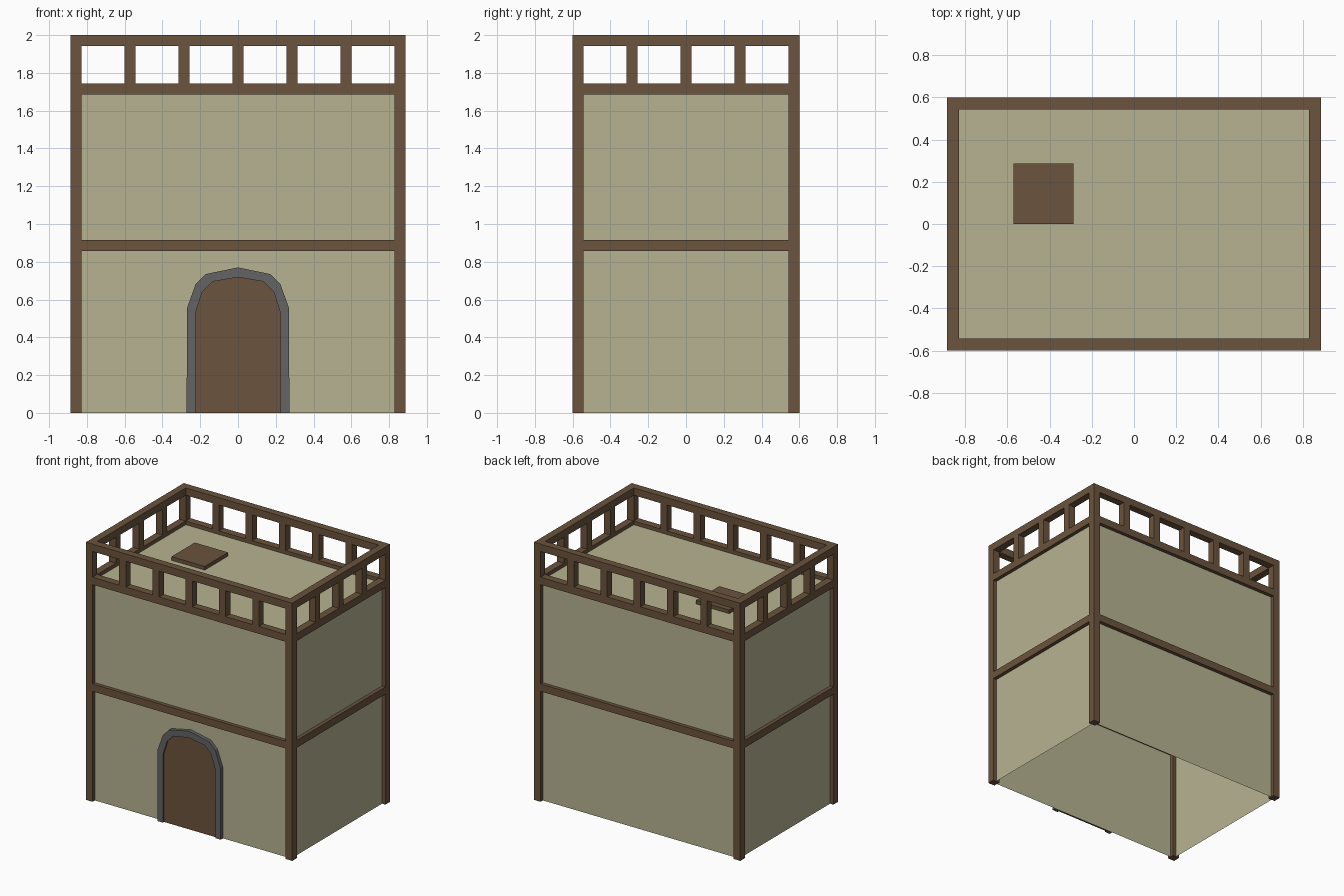
import bpy, bmesh
from mathutils import Vector

if "Cube" in bpy.data.objects:
    bpy.data.objects.remove(bpy.data.objects["Cube"])

U = 2 / 7            # grid module
B = 0.2 * U          # beam thickness
HX, HY, ROOF = 3 * U, 2 * U, 6 * U


def material(name, rgb):
    m = bpy.data.materials.new(name)
    m.diffuse_color = (*rgb, 1)
    m.use_nodes = True
    m.node_tree.nodes["Principled BSDF"].inputs["Base Color"].default_value = m.diffuse_color
    return m


PLASTER = material("plaster", (0.475, 0.45, 0.285))
WOOD = material("wood", (0.145, 0.088, 0.047))
STONE = material("stone", (0.125, 0.125, 0.125))


def finish(name, bm, mat):
    me = bpy.data.meshes.new(name)
    bm.to_mesh(me)
    bm.free()
    me.materials.append(mat)
    ob = bpy.data.objects.new(name, me)
    bpy.context.collection.objects.link(ob)
    return ob


def box(name, lo, hi, mat, open_bottom=False):
    bm = bmesh.new()
    bmesh.ops.create_cube(bm, size=1)
    lo, hi = Vector(lo), Vector(hi)
    for v in bm.verts:
        v.co = (lo + hi) / 2 + v.co * (hi - lo)
    if open_bottom:
        low = [f for f in bm.faces if f.normal.z < -0.5]
        bmesh.ops.delete(bm, geom=low, context='FACES')
    return finish(name, bm, mat)


def beam(name, centre, size, mat=WOOD):
    c, s = Vector(centre), Vector(size) / 2
    return box(name, c - s, c + s, mat)


def prism(name, polygons, y_back, y_front, mat):
    bm = bmesh.new()
    faces = [bm.faces.new([bm.verts.new((x, y_back, z)) for x, z in p]) for p in polygons]
    bmesh.ops.remove_doubles(bm, verts=bm.verts, dist=1e-5)
    ext = bmesh.ops.extrude_face_region(bm, geom=bm.faces[:], use_keep_orig=True)
    for g in ext["geom"]:
        if isinstance(g, bmesh.types.BMVert):
            g.co.y = y_front
    bmesh.ops.recalc_face_normals(bm, faces=bm.faces)
    return finish(name, bm, mat)


# Plaster shell with flat roof, open underneath
box("walls", (-HX, -HY, 0), (HX, HY, ROOF), PLASTER, open_bottom=True)

# Corner posts
for sx in (-1, 1):
    for sy in (-1, 1):
        beam("corner_post", (sx * HX, sy * HY, 1), (B, B, 2))

# Horizontal beams: middle, roof edge and handrail
for name, z in (("middle_beam", 3.1 * U), ("roof_beam", ROOF), ("handrail", 2 - B / 2)):
    for s in (-1, 1):
        beam(name, (0, s * HY, z), (2 * HX - B, B, B))
        beam(name, (s * HX, 0, z), (B, 2 * HY - B, B))

# Parapet balusters
z0, z1 = ROOF + B / 2, 2 - B
for s in (-1, 1):
    for i in range(-2, 3):
        beam("baluster", (i * U, s * HY, (z0 + z1) / 2), (B, B, z1 - z0))
    for i in range(-1, 2):
        beam("baluster", (s * HX, i * U, (z0 + z1) / 2), (B, B, z1 - z0))

# Roof hatch
box("roof_hatch", (-2 * U, 0, ROOF), (-U, U, ROOF + B / 2), WOOD)

# Arched door and stone surround (half profiles, mirrored)
outer = [(0.272, 0), (0.27, 0.555), (0.225, 0.68), (0.17, 0.735), (0, 0.77)]
inner = [(0.226, 0), (0.224, 0.53), (0.19, 0.64), (0.135, 0.695), (0, 0.718)]


def mirrored(half):
    return half + [(-x, z) for x, z in reversed(half[:-1])]


o, n = mirrored(outer), mirrored(inner)
surround = [(o[i], o[i + 1], n[i + 1], n[i]) for i in range(len(o) - 1)]
prism("door_surround", surround, -HY - 0.0005, -HY - B / 2, STONE)
prism("door", [n], -HY - 0.0005, -HY - B / 4, WOOD)
